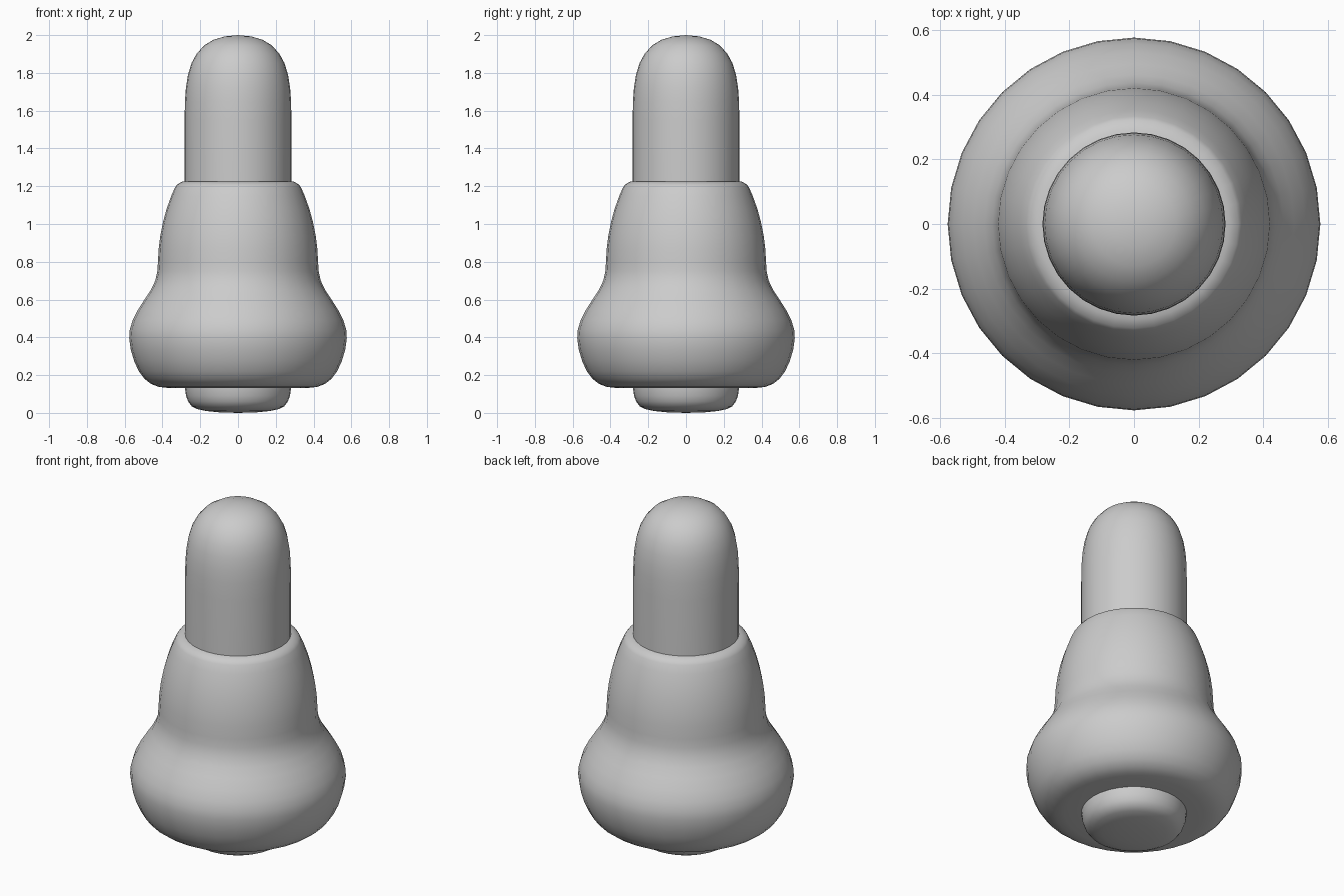
import bpy, bmesh, math

if "Cube" in bpy.data.objects:
    bpy.data.objects.remove(bpy.data.objects["Cube"])

SIDES = 32


def lathe(name, profile, angle=60):
    """Spin an (r, z) profile, listed bottom to top, around the z axis."""
    bm = bmesh.new()
    rings = []
    for r, z in profile:
        if r == 0:
            rings.append([bm.verts.new((0, 0, z))] * SIDES)
        else:
            rings.append([bm.verts.new((r * math.cos(2 * math.pi * i / SIDES),
                                        r * math.sin(2 * math.pi * i / SIDES), z))
                          for i in range(SIDES)])
    for a, b in zip(rings, rings[1:]):
        for i in range(SIDES):
            j = (i + 1) % SIDES
            bm.faces.new(list(dict.fromkeys((a[i], a[j], b[j], b[i]))))
    bmesh.ops.recalc_face_normals(bm, faces=bm.faces)
    me = bpy.data.meshes.new(name)
    bm.to_mesh(me)
    bm.free()
    ob = bpy.data.objects.new(name, me)
    bpy.context.collection.objects.link(ob)
    bpy.ops.object.select_all(action='DESELECT')
    ob.select_set(True)
    bpy.context.view_layer.objects.active = ob
    bpy.ops.object.shade_smooth_by_angle(angle=math.radians(angle))
    return ob


# Central pin: shallow rounded foot, straight shaft, tall domed top
lathe("centre_pin", [
    (0, 0), (0.10, 0.003), (0.17, 0.01), (0.215, 0.02), (0.245, 0.035),
    (0.264, 0.06), (0.275, 0.09), (0.281, 0.13), (0.283, 0.20), (0.283, 1.55),
    (0.281, 1.65), (0.276, 1.72), (0.265, 1.79), (0.247, 1.85),
    (0.22, 1.90), (0.18, 1.945), (0.13, 1.975), (0.07, 1.993), (0, 2.0)])

# Bell-shaped sleeve with a bulging skirt, seated on the pin
lathe("bell_sleeve", [
    (0.27, 0.132), (0.37, 0.132), (0.42, 0.138), (0.46, 0.153), (0.495, 0.18),
    (0.525, 0.22), (0.55, 0.275), (0.568, 0.335), (0.576, 0.395),
    (0.573, 0.44), (0.558, 0.49), (0.53, 0.545), (0.495, 0.60),
    (0.462, 0.65), (0.438, 0.70), (0.427, 0.75), (0.424, 0.80),
    (0.42, 0.87), (0.411, 0.94), (0.397, 1.01), (0.378, 1.08),
    (0.353, 1.15), (0.333, 1.195), (0.322, 1.21), (0.295, 1.224), (0.27, 1.227)])
